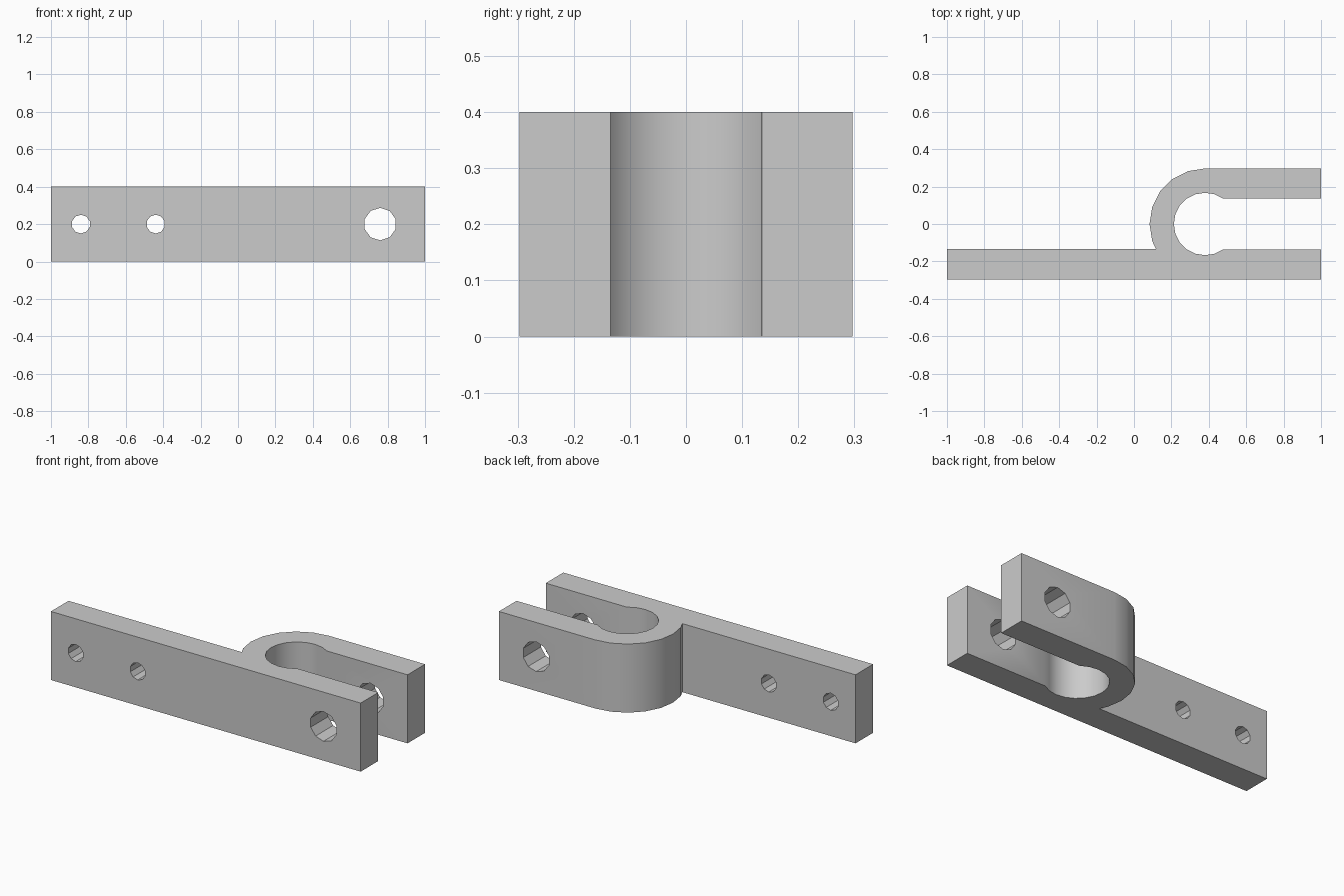
import bpy, bmesh, math
from mathutils import Matrix

if "Cube" in bpy.data.objects:
    bpy.data.objects.remove(bpy.data.objects["Cube"])

HEIGHT = 0.4
OUTER, INNER, SLOT = 0.297, 0.167, 0.135   # loop radii and half slot width
LOOP_X = 0.38

grey = bpy.data.materials.new("light_grey")
grey.use_nodes = True
grey.diffuse_color = (0.6, 0.6, 0.6, 1)
grey.node_tree.nodes["Principled BSDF"].inputs["Base Color"].default_value = (0.6, 0.6, 0.6, 1)


def arc(radius, start, end, step=18):
    """Points on the loop circle, angles in degrees."""
    return [(LOOP_X + radius * math.cos(math.radians(a)), radius * math.sin(math.radians(a)))
            for a in range(start, end + 1, step)]


def add_object(name, bm):
    mesh = bpy.data.meshes.new(name)
    bmesh.ops.recalc_face_normals(bm, faces=bm.faces)
    bm.to_mesh(mesh)
    bm.free()
    mesh.materials.append(grey)
    obj = bpy.data.objects.new(name, mesh)
    bpy.context.collection.objects.link(obj)
    return obj


# Clamp body: long plate, loop and short arm as one extruded outline
outline = [(-1, -OUTER), (1, -OUTER), (1, -SLOT)]
outline += arc(INNER, -54, -54) + arc(INNER, 54, 306)[::-1][1:]
outline += [(1, SLOT), (1, OUTER)]
outline += arc(OUTER, 90, 198)
outline += [(LOOP_X - 0.262, -SLOT), (-1, -SLOT)]

bm = bmesh.new()
face = bm.faces.new([bm.verts.new((x, y, 0)) for x, y in outline])
top = bmesh.ops.extrude_face_region(bm, geom=[face])["geom"]
bmesh.ops.translate(bm, vec=(0, 0, HEIGHT),
                    verts=[v for v in top if isinstance(v, bmesh.types.BMVert)])
body = add_object("clamp_body", bm)

# Bolt hole through both arms, two screw holes through the plate
bm = bmesh.new()
for x, radius in ((-0.84, 0.05), (-0.44, 0.05), (0.76, 0.087)):
    place = Matrix.Translation((x, 0, HEIGHT / 2)) @ Matrix.Rotation(math.pi / 2, 4, 'X')
    bmesh.ops.create_cone(bm, cap_ends=True, segments=10, radius1=radius,
                          radius2=radius, depth=1, matrix=place)
cutter = add_object("hole_cutter", bm)

bpy.ops.object.select_all(action='DESELECT')
body.select_set(True)
bpy.context.view_layer.objects.active = body
cut = body.modifiers.new("holes", 'BOOLEAN')
cut.operation = 'DIFFERENCE'
cut.solver = 'EXACT'
cut.object = cutter
bpy.ops.object.modifier_apply(modifier=cut.name)
bpy.data.objects.remove(cutter)

bpy.ops.object.shade_smooth_by_angle(angle=math.radians(30))
